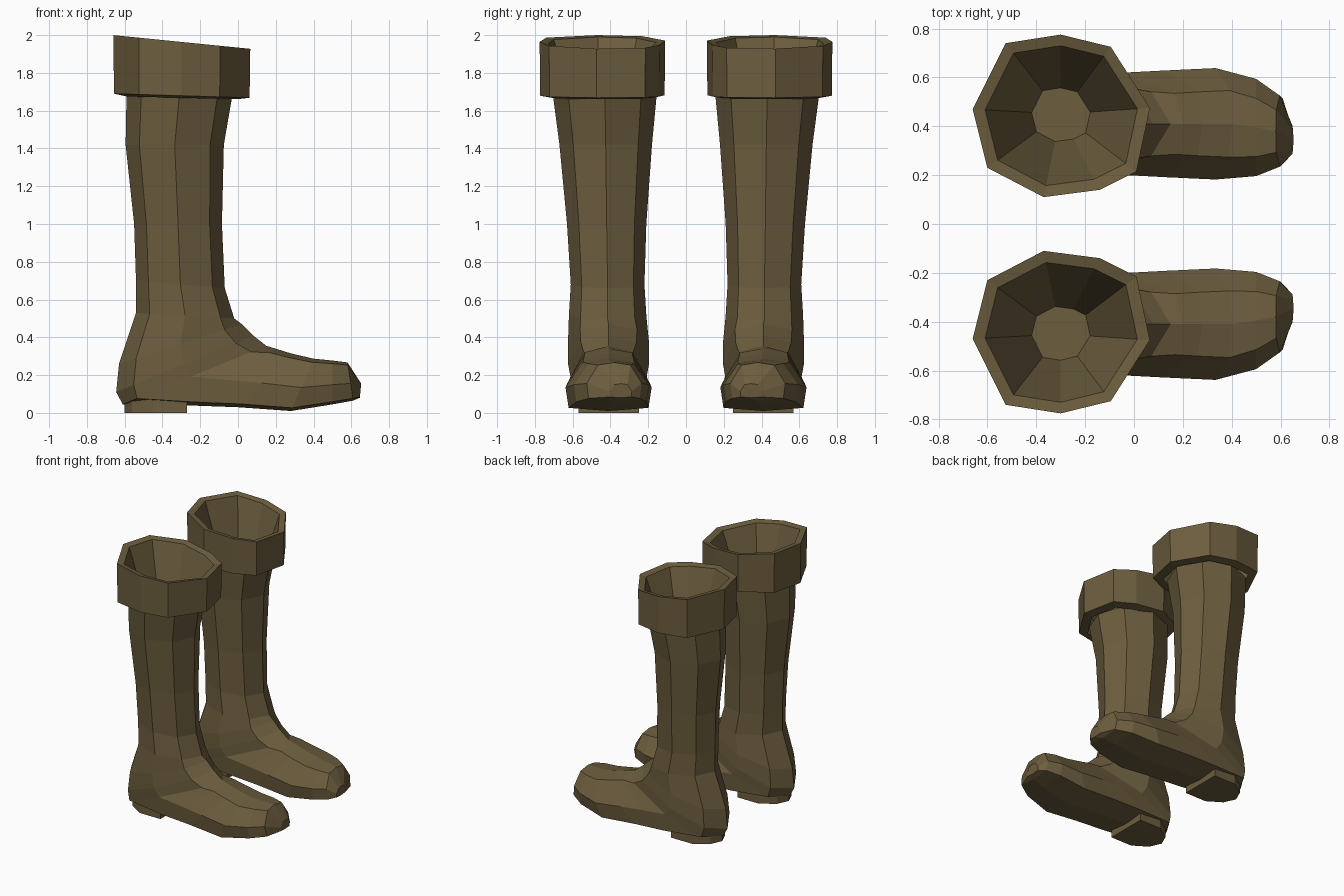
import bpy, bmesh
from mathutils import Vector

if "Cube" in bpy.data.objects:
    bpy.data.objects.remove(bpy.data.objects["Cube"])

leather = bpy.data.materials.new("olive_brown_leather")
leather.diffuse_color = (0.15, 0.11, 0.048, 1)
leather.use_nodes = True
leather.node_tree.nodes["Principled BSDF"].inputs["Base Color"].default_value = leather.diffuse_color


def loft(name, rings, cap_start=False, cap_end=False):
    """Skin a list of closed rings and mirror the part to make the pair."""
    bm = bmesh.new()
    loops = [[bm.verts.new(p) for p in ring] for ring in rings]
    n = len(loops[0])
    for a, b in zip(loops, loops[1:]):
        for i in range(n):
            j = (i + 1) % n
            bm.faces.new((a[i], a[j], b[j], b[i]))
    if cap_start:
        bm.faces.new(loops[0][::-1])
    if cap_end:
        bm.faces.new(loops[-1])
    bmesh.ops.recalc_face_normals(bm, faces=bm.faces)
    mesh = bpy.data.meshes.new(name)
    bm.to_mesh(mesh)
    bm.free()
    mesh.materials.append(leather)
    obj = bpy.data.objects.new(name, mesh)
    bpy.context.collection.objects.link(obj)
    mod = obj.modifiers.new("pair", 'MIRROR')
    mod.use_axis = (False, True, False)
    mod.use_mirror_merge = False
    return obj


# Cross-sections: u runs from back/sole (-1) to front/instep (1), v is width
LEG = [(1, 0), (.72, .7), (0, 1), (-.72, .7), (-1, 0)]
FOOT = [(1, 0), (.86, .58), (-.1, .97), (-.88, .9), (-1, 0)]


def section(ax, az, bx, bz, yc, hw, t):
    a, b = Vector((ax, 0, az)), Vector((bx, 0, bz))
    mid, half = (a + b) / 2, (a - b) / 2
    uv = [(p[0] * (1 - t) + q[0] * t, p[1] * (1 - t) + q[1] * t)
          for p, q in zip(LEG, FOOT)]
    uv += [(u, -v) for u, v in uv[3:0:-1]]
    return [mid + half * u + Vector((0, yc + hw * v, 0)) for u, v in uv]


# Leg and foot: sections turn from horizontal in the leg to upright in the toe
# front x, z, back x, z, centre y, half width, foot blend
path = [
    (-.03, 1.68, -.59, 1.69, .43, .275, 0),
    (-.075, 1.42, -.595, 1.42, .425, .245, 0),
    (-.085, 1.0, -.55, 1.0, .42, .21, 0),
    (-.07, .66, -.54, .70, .415, .195, 0),
    (-.02, .50, -.54, .53, .415, .205, 0),
    (.02, .47, -.63, .26, .41, .215, 0),
    (.08, .41, -.645, .11, .41, .215, .15),
    (.15, .355, -.61, .045, .41, .205, .5),
    (.2, .34, -.27, .04, .41, .215, 1),
    (.28, .315, 0, .03, .41, .225, 1),
    (.40, .287, .28, .01, .41, .235, 1),
    (.50, .277, .5, .045, .395, .205, 1),
    (.58, .267, .61, .065, .38, .15, 1),
    (.652, .155, .645, .08, .345, .06, 1),
]
loft("boot_leg_and_foot", [section(*p) for p in path], cap_end=True)

# Cuff: sloping rim with a tapering hollow inside
CX, CY = -.30, .45
outline = [(-.66, .47), (-.525, .74), (-.30, .775), (-.095, .725), (.065, .475),
           (.01, .215), (-.14, .14), (-.37, .11), (-.60, .23)]


def cuff_ring(scale, z, slope):
    return [(CX + (x - CX) * scale, CY + (y - CY) * scale, z - slope * (x + .66))
            for x, y in outline]


loft("cuff", [cuff_ring(.80, 1.675, .02), cuff_ring(.99, 1.69, .03),
              cuff_ring(1, 2.0, .1), cuff_ring(.86, 1.99, .1),
              cuff_ring(.33, 1.4, 0)], cap_end=True)

# Heel block under the back of the sole
heel = [(-.27, .25), (-.27, .57), (-.45, .57), (-.56, .5), (-.60, .41),
        (-.56, .32), (-.45, .25)]
loft("heel_block", [[(x, y, z) for x, y in heel] for z in (0, .07)],
     cap_start=True, cap_end=True)
